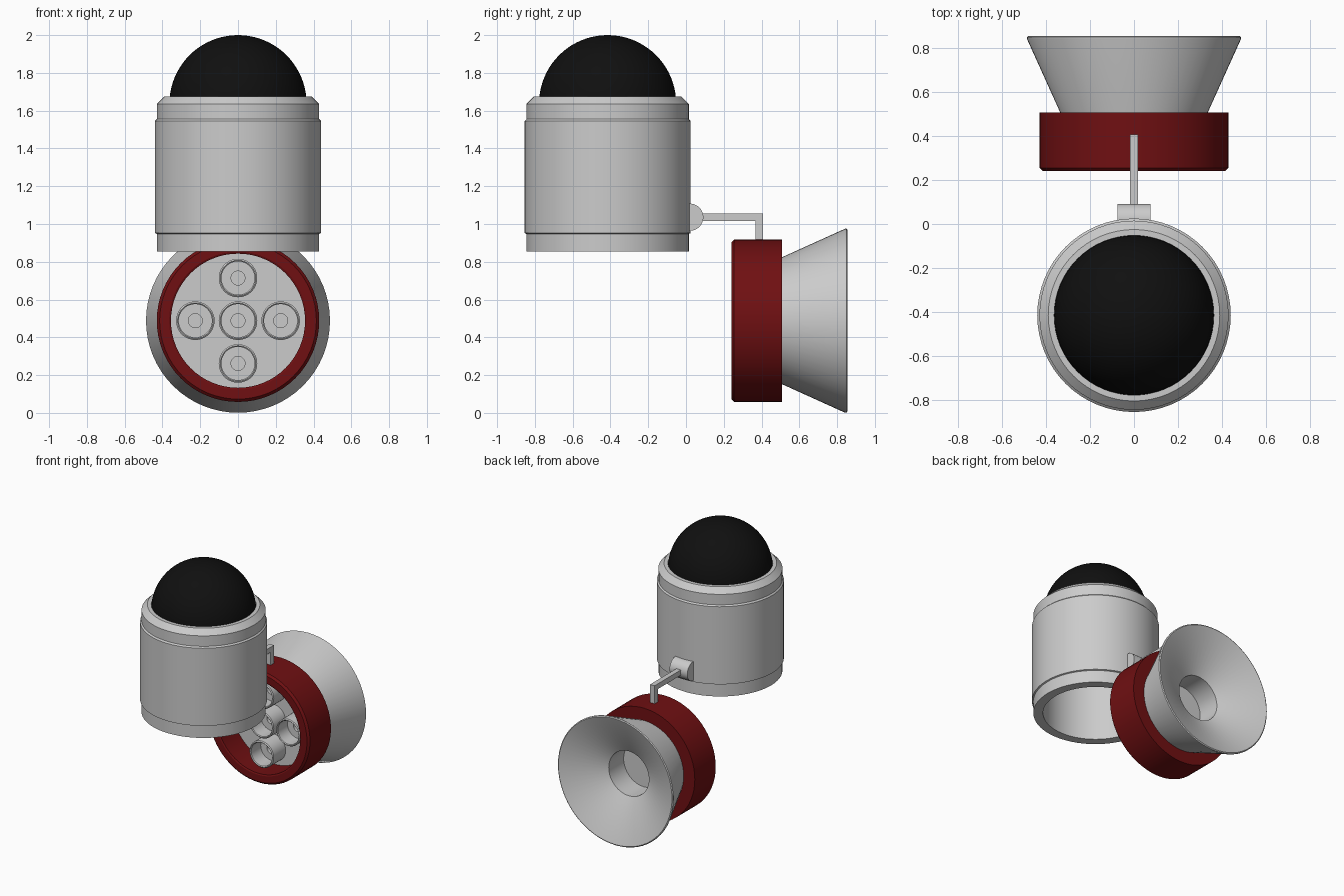
import bpy, bmesh, math
from mathutils import Matrix, Vector

if "Cube" in bpy.data.objects:
    bpy.data.objects.remove(bpy.data.objects["Cube"])


def material(name, rgb):
    m = bpy.data.materials.new(name)
    m.diffuse_color = (*rgb, 1)
    m.use_nodes = True
    m.node_tree.nodes["Principled BSDF"].inputs["Base Color"].default_value = m.diffuse_color
    return m


BLACK = material("black_glass", (0.005, 0.005, 0.005))
RED = material("dark_red", (0.16, 0.005, 0.006))


def finish(bm, name, mat=None, smooth=True):
    bmesh.ops.remove_doubles(bm, verts=bm.verts, dist=1e-5)
    bmesh.ops.recalc_face_normals(bm, faces=bm.faces)
    me = bpy.data.meshes.new(name)
    bm.to_mesh(me)
    bm.free()
    ob = bpy.data.objects.new(name, me)
    bpy.context.collection.objects.link(ob)
    if mat:
        me.materials.append(mat)
    if smooth:
        bpy.ops.object.select_all(action='DESELECT')
        ob.select_set(True)
        bpy.context.view_layer.objects.active = ob
        bpy.ops.object.shade_smooth_by_angle(angle=math.radians(25))
    return ob


def lathe(name, profile, origin, axis='Z', mat=None, closed=True, steps=64):
    """Spin (radius, position along axis) points around an axis through origin."""
    bm = bmesh.new()
    vs = [bm.verts.new((r, 0, h)) for r, h in profile]
    n = len(vs)
    es = [bm.edges.new((vs[i], vs[(i + 1) % n])) for i in range(n if closed else n - 1)]
    bmesh.ops.spin(bm, geom=vs + es, cent=(0, 0, 0), axis=(0, 0, 1),
                   angle=2 * math.pi, steps=steps, use_merge=True)
    turn = {'Z': Matrix(), 'Y': Matrix.Rotation(-math.pi / 2, 4, 'X'),
            'X': Matrix.Rotation(math.pi / 2, 4, 'Y')}[axis]
    bm.transform(Matrix.Translation(origin) @ turn)
    return finish(bm, name, mat)


def box(name, lo, hi):
    lo, hi = Vector(lo), Vector(hi)
    bm = bmesh.new()
    bmesh.ops.create_cube(bm, size=1)
    bm.transform(Matrix.Translation((lo + hi) / 2) @ Matrix.Diagonal((*(hi - lo), 1)))
    return finish(bm, name, smooth=False)


BODY = (0, -0.415, 0)
LAMP = (0, 0, 0.488)

# Hollow housing with stepped bands and a chamfered top
lathe("housing", [(0.363, 0.855), (0.43, 0.855), (0.43, 0.948), (0.44, 0.952),
                  (0.44, 1.545), (0.43, 1.555), (0.43, 1.635), (0.39, 1.675),
                  (0.363, 1.675)], BODY)

# Dark dome seated in the housing
R, Z = 0.363, 1.637
arc = [(R * math.cos(t), Z + R * math.sin(t))
       for t in (math.pi / 2 * i / 20 for i in range(20))]
lathe("dome", [(0, Z)] + arc + [(0, Z + R)], BODY, mat=BLACK, closed=False)

# Hinge barrel and bent arm
lathe("hinge", [(0, -0.075), (0.072, -0.075), (0.072, 0.075), (0, 0.075)],
      (0, 0.02, 1.036), 'X', closed=False, steps=40)
box("arm_horizontal", (-0.019, 0.08, 1.015), (0.019, 0.407, 1.055))
box("arm_drop", (-0.019, 0.367, 0.90), (0.019, 0.407, 1.02))

# Red collar
lathe("collar", [(0.355, 0.245), (0.365, 0.24), (0.415, 0.24), (0.43, 0.255),
                 (0.43, 0.508), (0.335, 0.508), (0.335, 0.46), (0.355, 0.46)],
      LAMP, 'Y', RED)

# Plate recessed in the collar
lathe("back_plate", [(0, 0.43), (0.356, 0.43), (0.356, 0.48), (0, 0.48)],
      LAMP, 'Y', closed=False)

# Five open tubes in a cross layout
S = 0.226
for i, (x, z) in enumerate([(0, 0), (S, 0), (-S, 0), (0, S), (0, -S)]):
    lathe(f"tube_{i + 1}", [(0, 0.428), (0.037, 0.428), (0.037, 0.40), (0.088, 0.40),
                            (0.088, 0.285), (0.094, 0.28), (0.102, 0.286), (0.102, 0.435)],
          (x, 0, LAMP[2] + z), 'Y', closed=False, steps=36)

# Flared horn with a hollow throat
lathe("horn", [(0, 0.47), (0.334, 0.47), (0.336, 0.508), (0.487, 0.842), (0.487, 0.850),
               (0.480, 0.855), (0.472, 0.853), (0.17, 0.69), (0.17, 0.51), (0, 0.51)],
      LAMP, 'Y', closed=False)
